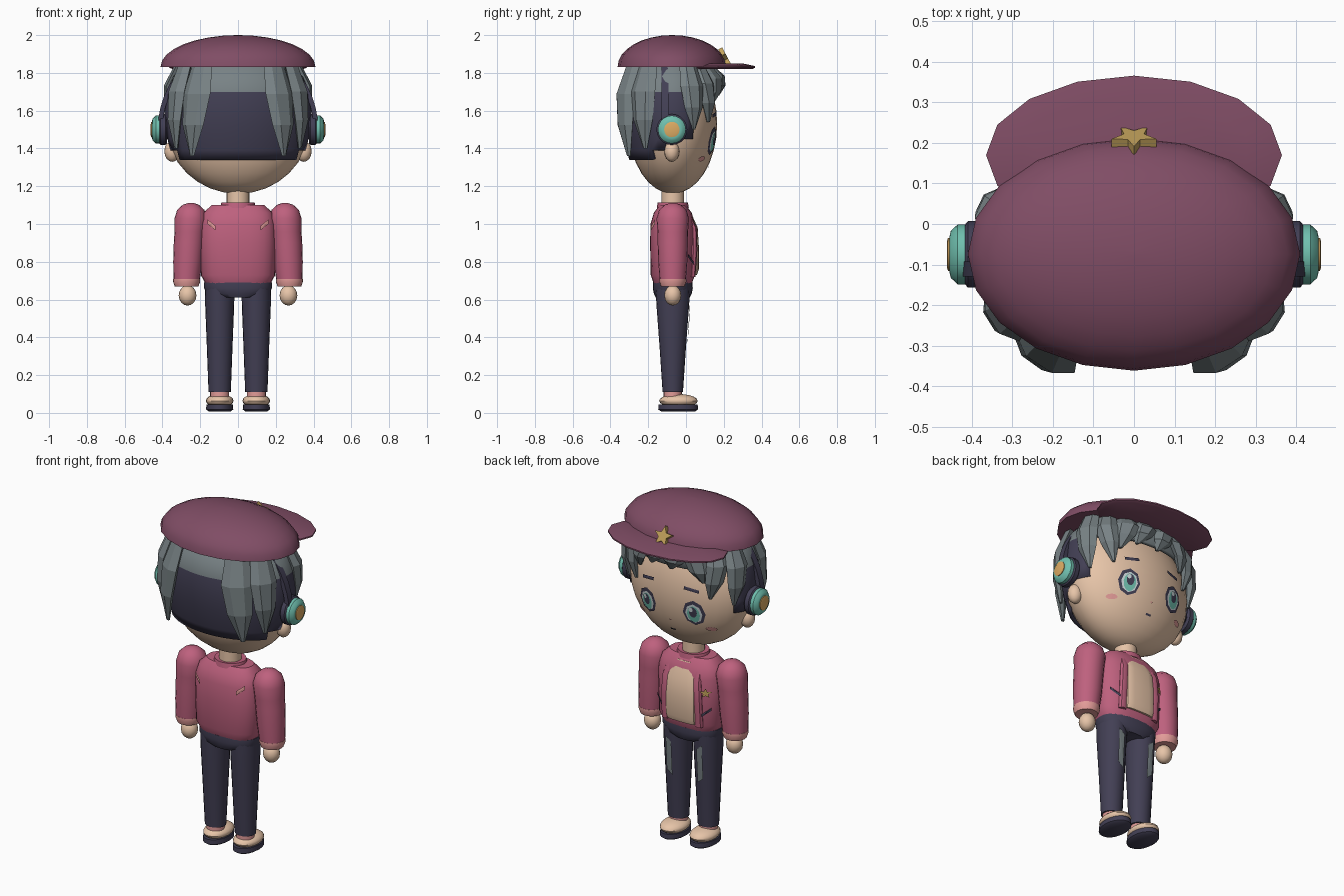
import bpy, bmesh, math
from mathutils import Matrix, Vector

cube = bpy.data.objects.get("Cube")
if cube:
    bpy.data.objects.remove(cube, do_unlink=True)

CY = -0.07  # depth of the body axis


def material(name, *srgb):
    col = [((c / 255 + 0.055) / 1.055) ** 2.4 for c in srgb] + [1.0]
    m = bpy.data.materials.new(name)
    m.use_nodes = True
    m.diffuse_color = col
    m.node_tree.nodes["Principled BSDF"].inputs["Base Color"].default_value = col
    return m


MAROON = material("cap maroon", 128, 77, 101)
ROSE = material("jacket rose", 190, 97, 126)
SKIN = material("skin", 236, 201, 172)
NAVY = material("dark navy", 66, 63, 84)
GREY = material("hair grey", 120, 130, 133)
TEAL = material("teal", 112, 192, 175)
GOLD = material("gold", 196, 163, 92)
ORANGE = material("orange", 222, 172, 100)
PINK = material("light pink", 226, 155, 152)
PALE = material("pale eye", 205, 216, 218)


def finish(name, bm, mats, smooth=True):
    bmesh.ops.recalc_face_normals(bm, faces=bm.faces)
    me = bpy.data.meshes.new(name)
    bm.to_mesh(me)
    bm.free()
    ob = bpy.data.objects.new(name, me)
    bpy.context.collection.objects.link(ob)
    for m in mats if isinstance(mats, (list, tuple)) else [mats]:
        me.materials.append(m)
    if smooth:
        bpy.ops.object.select_all(action="DESELECT")
        ob.select_set(True)
        bpy.context.view_layer.objects.active = ob
        bpy.ops.object.shade_smooth_by_angle(angle=math.radians(40))
    return ob


def skin_rings(rings, caps=True):
    bm = bmesh.new()
    loops = [[bm.verts.new(p) for p in r] for r in rings]
    n = len(loops[0])
    for a, b in zip(loops, loops[1:]):
        for i in range(n):
            j = (i + 1) % n
            bm.faces.new((a[i], a[j], b[j], b[i]))
    if caps:
        bm.faces.new(loops[0])
        bm.faces.new(loops[-1])
    return bm


def oval(z, rx, ry, cx=0, cy=CY, n=20, p=2.0):
    pts = []
    for i in range(n):
        c, s = math.cos(math.tau * i / n), math.sin(math.tau * i / n)
        pts.append(Vector((cx + rx * math.copysign(abs(c) ** (2 / p), c),
                           cy + ry * math.copysign(abs(s) ** (2 / p), s), z)))
    return pts


def loft(name, rows, mat, n=20, p=2.0):
    return finish(name, skin_rings([oval(*r, n=n, p=p) for r in rows]), mat)


def ball(name, centre, size, mat, seg=24):
    bm = bmesh.new()
    bmesh.ops.create_uvsphere(bm, u_segments=seg, v_segments=seg // 2, radius=1,
                              matrix=Matrix.Translation(centre) @ Matrix.Diagonal((*size, 1)))
    return finish(name, bm, mat)


def decal(name, outline, surface, lift, mat):
    """Thin patch whose corners follow a surface y = surface(x, z)."""
    bm = bmesh.new()
    vs = [bm.verts.new((x, surface(x, z) + lift, z)) for x, z in outline]
    mx, mz = (sum(c) / len(outline) for c in zip(*outline))
    mid = bm.verts.new((mx, surface(mx, mz) + lift, mz))
    for i, v in enumerate(vs):
        bm.faces.new((mid, v, vs[(i + 1) % len(vs)]))
    return finish(name, bm, mat, smooth=False)


def disc(x, z, rx, rz, n=12):
    return [(x + rx * math.cos(math.tau * i / n), z + rz * math.sin(math.tau * i / n)) for i in range(n)]


def star(x, z, r):
    return [(x + r * k * math.sin(i * math.pi / 5), z + r * k * math.cos(i * math.pi / 5))
            for i in range(10) for k in [0.45 if i % 2 else 1]]


def bar(x, z, w, h, slant=0):
    return [(x - w, z - h - slant), (x + w, z - h + slant), (x + w, z + h + slant), (x - w, z + h - slant)]


# Cap, visor and badge
dome = [(1.832 + 0.168 * math.sin(t), 0.41 * math.cos(t), 0.288 * math.cos(t), 0, -0.074)
        for t in [i * math.pi / 2 / 8 for i in range(8)] + [1.55]]
loft("cap_dome", dome, MAROON, n=20)
loft("cap_visor", [(1.82, 0.345, 0.18, 0, 0.17), (1.828, 0.365, 0.196, 0, 0.17),
                   (1.836, 0.365, 0.196, 0, 0.17), (1.85, 0.3, 0.13, 0, 0.17)], MAROON, n=16)
badge_bm = skin_rings([[Vector((x, d, z)) for x, z in star(0, 0, 0.058)] for d in (-0.012, 0.012)])
badge = finish("cap_star", badge_bm, GOLD, smooth=False)
badge.location, badge.rotation_euler = (0, 0.208, 1.878), (math.radians(28), 0, 0)

# Head, neck and ears
HEAD, HC = (0.382, 0.235, 0.37), Vector((0, CY, 1.53))
ball("head", HC, HEAD, SKIN, 32)
loft("neck", [(1.07, 0.06, 0.06), (1.2, 0.06, 0.06)], SKIN)


def face(x, z):
    return CY + HEAD[1] * math.sqrt(max(0, 1 - (x / HEAD[0]) ** 2 - ((z - HC.z) / HEAD[2]) ** 2))


decal("nose", disc(0, 1.365, 0.007, 0.005, 6), face, 0.005, PINK)
decal("mouth", bar(0, 1.3, 0.016, 0.005), face, 0.005, NAVY)

# Hair shell: grey crown over a dark undercut, trimmed round the face
shell_rows = [(1.34, 0.348, 0.23), (1.39, 0.362, 0.245), (1.45, 0.378, 0.26), (1.52, 0.388, 0.272),
              (1.6, 0.39, 0.28), (1.7, 0.378, 0.275), (1.78, 0.345, 0.255), (1.835, 0.29, 0.2)]
bm = skin_rings([[Vector((p.x, CY + (p.y - CY) * (0.9 if p.y > CY else 1.0), p.z))
                  for p in oval(z, rx, ry, n=40)] for z, rx, ry in shell_rows])
drop = []
for f in bm.faces:
    c = f.calc_center_median()
    f.material_index = 1 if c.z > 1.7 else 0
    limit = 1.3 if c.y < -0.17 else 1.39 if c.y < -0.1 else 1.45 if c.y < 0.05 else 1.68
    if c.z < limit:
        drop.append(f)
bmesh.ops.delete(bm, geom=drop, context="FACES")
shell = finish("hair_shell", bm, [NAVY, GREY])
mod = shell.modifiers.new("thickness", "SOLIDIFY")
mod.thickness = 0.02


def lock(name, path):
    """Faceted strand; path rows are angle, outward offset, z, half width, thickness."""
    rings = []
    for a, off, z, w, t in path:
        a = math.radians(a)
        out = Vector((math.cos(a), math.sin(a), 0))
        side = Vector((-out.y, out.x, 0))
        depth = 0.235 if out.y > 0 else 0.275
        mid = Vector((0.375 * out.x, CY + depth * out.y, z)) + out * off
        rings.append([mid + side * w * u + out * t * v for u, v in
                      [(-1, 0), (-0.45, 1), (0.45, 1), (1, 0), (0.5, -1), (-0.5, -1)]])
    return finish(name, skin_rings(rings), GREY, smooth=False)


def strand(name, a, tip, w, tip_shift=0, out=0.0):
    span = 1.83 - tip
    lock(name, [(a, out - 0.05, 1.835, w * 0.75, 0.025), (a, out, 1.83 - span * 0.3, w, 0.03),
                (a + tip_shift * 0.5, out + 0.01, 1.83 - span * 0.65, w * 0.8, 0.025),
                (a + tip_shift, out - 0.005, tip, w * 0.15, 0.008)])


for side, s in (("left", 1), ("right", -1)):
    def ang(a):
        return a if s > 0 else 180 - a
    strand("back_lock_" + side, ang(-57), 1.36, 0.085, -s * -5, 0.025)
    strand("rear_side_lock_" + side, ang(-33), 1.4, 0.075, s * 2, 0.012)
    strand("temple_lock_" + side, ang(24), 1.5, 0.065, s * 3, 0.012)
    strand("cheek_lock_" + side, ang(44), 1.54, 0.062, s * 7, 0.012)
    strand("fringe_outer_" + side, ang(63), 1.63, 0.075, s * -6, 0.01)
    strand("fringe_inner_" + side, ang(80), 1.68, 0.075, -7, 0.008)

# Headphone band
rings = []
for i in range(25):
    t = math.pi * i / 24
    rings.append([Vector((r * 1.0 * math.cos(t), y, 1.5 + (r + 0.03) * math.sin(t)))
                  for r, y in ((0.40, -0.13), (0.425, -0.13), (0.425, -0.092), (0.40, -0.092))])
finish("headphone_band", skin_rings(rings), NAVY)


def torso_front(x, z):
    return CY + 0.12 * (1 - min(1, abs(x) / 0.2) ** 2.6) ** (1 / 2.6)


def torso_back(x, z):
    return 2 * CY - torso_front(x, z)


for side, s in (("left", 1), ("right", -1)):
    # Ears and ear cups
    ball("ear_" + side, (s * 0.348, -0.075, 1.385), (0.042, 0.04, 0.056), SKIN, 16)
    for part, mat, rows in (("pad", NAVY, [(0.375, 0.07), (0.385, 0.082), (0.41, 0.082), (0.42, 0.07)]),
                            ("cup", TEAL, [(0.41, 0.06), (0.415, 0.074), (0.435, 0.074), (0.452, 0.058), (0.455, 0.045)]),
                            ("cap", ORANGE, [(0.45, 0.041), (0.459, 0.041), (0.462, 0.03)])):
        cup = skin_rings([[Vector((s * d, p.y - 0.005, p.x + 1.5)) for p in oval(0, r, r)] for d, r in rows])
        finish("headphone_" + part + "_" + side, cup, mat)

    # Painted eyes, brows and cheeks
    ex, ez = s * 0.15, 1.44
    for i, (part, shape, mat) in enumerate((
            ("outline", disc(ex, ez, 0.062, 0.076, 8), NAVY),
            ("white", disc(ex, ez - 0.003, 0.047, 0.058, 8), PALE),
            ("iris", disc(ex, ez - 0.006, 0.035, 0.05), TEAL),
            ("pupil", disc(ex, ez + 0.008, 0.022, 0.032), NAVY),
            ("glint", disc(ex + 0.01, ez + 0.024, 0.012, 0.014, 8), PALE))):
        decal("eye_" + part + "_" + side, shape, face, 0.004 + i * 0.0025, mat)
    decal("brow_" + side, bar(s * 0.14, 1.578, 0.042, 0.009, s * -0.006), face, 0.006, NAVY)
    decal("cheek_blush_" + side, disc(s * 0.225, 1.345, 0.028, 0.014), face, 0.005, PINK)

    # Sleeves, cuffs and hands
    loft("sleeve_" + side, [(z, r, r, s * x, CY) for z, r, x in (
        (1.112, 0.012, 0.25), (1.102, 0.042, 0.25), (1.075, 0.072, 0.25), (1.03, 0.086, 0.25), (0.96, 0.081, 0.255),
        (0.9, 0.08, 0.26), (0.8, 0.077, 0.266), (0.7, 0.069, 0.272))], ROSE)
    loft("cuff_" + side, [(0.71, 0.071, 0.071, s * 0.272), (0.695, 0.072, 0.072, s * 0.272),
                          (0.668, 0.062, 0.062, s * 0.272)], PINK)
    ball("hand_" + side, (s * 0.267, CY, 0.622), (0.047, 0.045, 0.054), SKIN, 16)

    # Jacket trim
    loft("lapel_" + side, [(z, 0.024, 0.02, s * x, y) for z, x, y in (
        (0.72, 0.108, 0.03), (0.86, 0.108, 0.04), (0.98, 0.1, 0.037), (1.07, 0.085, -0.005))], ROSE, n=8)
    decal("pocket_slash_" + side, bar(s * 0.15, 0.81, 0.026, 0.008, s * 0.022), torso_front, 0.008, NAVY)
    decal("back_slash_" + side, bar(s * 0.14, 0.995, 0.022, 0.012, s * 0.018), torso_back, -0.008, PINK)

    # Legs, knee panels, socks and shoes
    lx = s * 0.097
    loft("leg_" + side, [(0.66, 0.078, 0.09, lx), (0.58, 0.077, 0.087, lx), (0.35, 0.068, 0.07, lx),
                         (0.11, 0.059, 0.054, lx)], NAVY)

    def leg_front(x, z):
        r = 0.05 + 0.065 * (z - 0.11)
        return CY + (r + 0.005) * math.sqrt(max(0, 1 - ((x - lx) / 0.08) ** 2))
    decal("leg_panel_" + side, bar(s * 0.1, 0.49, 0.018, 0.1, s * 0.015), leg_front, 0.008, GREY)
    loft("sock_" + side, [(0.13, 0.05, 0.048, lx), (0.08, 0.05, 0.048, lx)], PINK)
    loft("sole_" + side, [(0.008, 0.058, 0.09, lx, -0.042), (0.018, 0.072, 0.105, lx, -0.042),
                          (0.045, 0.07, 0.104, lx, -0.042)], NAVY)
    ball("shoe_" + side, (lx, -0.04, 0.064), (0.073, 0.102, 0.036), SKIN, 20)

# Jacket body, collar, hem, shirt front and hips
loft("jacket_body", [(0.68, 0.17, 0.1), (0.695, 0.178, 0.105), (0.73, 0.197, 0.117), (0.9, 0.2, 0.12),
                     (1.0, 0.198, 0.118), (1.06, 0.182, 0.1), (1.1, 0.14, 0.07)], ROSE, n=28, p=2.6)
loft("collar", [(1.085, 0.095, 0.085), (1.115, 0.088, 0.08), (1.112, 0.065, 0.062)], ROSE)
loft("shirt_front", [(0.73, 0.092, 0.022, 0, 0.036), (0.76, 0.094, 0.022, 0, 0.046), (0.88, 0.094, 0.022, 0, 0.046),
                     (0.98, 0.088, 0.022, 0, 0.04), (1.075, 0.07, 0.02, 0, 0.0)], SKIN, n=16, p=3)
decal("chest_star", star(-0.15, 0.925, 0.03), torso_front, 0.009, GOLD)
loft("hips", [(0.61, 0.1, 0.09), (0.63, 0.165, 0.1), (0.66, 0.18, 0.106), (0.69, 0.18, 0.104)], NAVY, n=24, p=2.4)
